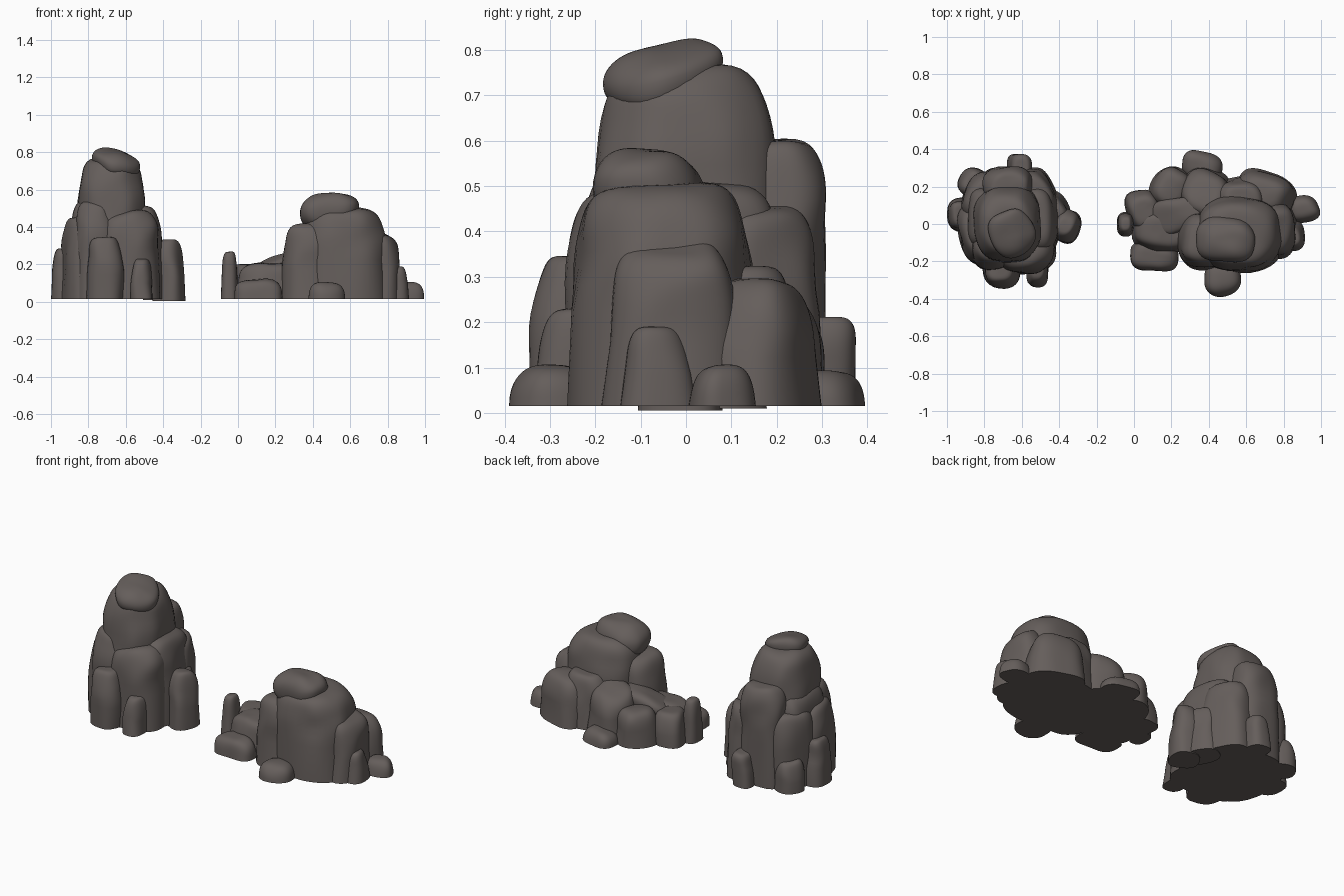
import bpy, bmesh, math
from mathutils import Vector, noise

if "Cube" in bpy.data.objects:
    bpy.data.objects.remove(bpy.data.objects["Cube"])

stone = bpy.data.materials.new("dark_stone")
stone.diffuse_color = (0.13, 0.112, 0.105, 1)
stone.use_nodes = True
stone.node_tree.nodes["Principled BSDF"].inputs["Base Color"].default_value = stone.diffuse_color
BASE = 0.015
SEG, RINGS = 40, 16


def sp(v, e):
    return math.copysign(abs(v) ** e, v)


# One weathered stone: a squarish, tapered column with a rounded top.
# With under > 0 it is a boulder resting on others, rounded below z0 as well.
def rock(name, x, y, rx, ry, top, z0=BASE, rot=0, taper=0.92, n=5, tilt=(0, 0), lump=0.015, under=0):
    bm = bmesh.new()
    c, s = math.cos(math.radians(rot)), math.sin(math.radians(rot))
    h = top - z0
    rings = []

    def place(u, v, t):
        px, py = u * rx, v * ry
        lean = 1 if under else t * t
        z = z0 + (h * t if t >= 0 else under * t) + lean * (tilt[0] * px + tilt[1] * py)
        p = Vector((x + px * c - py * s, y + px * s + py * c, z))
        d = noise.noise_vector(p * 7 + Vector((x * 5, y * 5, 0))) * lump
        d.z *= abs(t)
        return p + d

    for i in range(1 - RINGS if under else 0, RINGS):
        a = math.pi / 2 * i / RINGS
        t, f = sp(math.sin(a), 2 / n), math.cos(a) ** (2 / n)
        f *= 1 + (taper - 1) * max(t, 0)
        rings.append([bm.verts.new(place(f * sp(math.cos(b), 0.78), f * sp(math.sin(b), 0.78), t))
                      for b in (2 * math.pi * k / SEG for k in range(SEG))])
    for lo, hi in zip(rings, rings[1:]):
        for k in range(SEG):
            m = (k + 1) % SEG
            bm.faces.new((lo[k], lo[m], hi[m], hi[k]))
    tip = bm.verts.new(place(0, 0, 1))
    for k in range(SEG):
        bm.faces.new((rings[-1][k], rings[-1][(k + 1) % SEG], tip))
    bm.faces.new(rings[0][::-1])
    for f in bm.faces:
        f.smooth = len(f.verts) < 5
    for e in bm.edges:
        e.smooth = all(len(f.verts) < 5 for f in e.link_faces)
    me = bpy.data.meshes.new(name)
    bm.to_mesh(me)
    bm.free()
    me.materials.append(stone)
    bpy.context.collection.objects.link(bpy.data.objects.new(name, me))


# Tall stack: core, cap and the columns leaning against it
rock("tower_core", -0.675, 0.0, 0.195, 0.225, 0.765, taper=0.9, n=5.5, tilt=(0, 0.03))
rock("tower_cap", -0.65, -0.05, 0.12, 0.125, 0.81, z0=0.755, rot=20, n=2.6, tilt=(-0.1, 0.27), under=0.08)
rock("tower_back_column", -0.675, 0.205, 0.14, 0.105, 0.6, taper=0.97, n=6)
rock("tower_left_column", -0.80, 0.03, 0.105, 0.19, 0.56, tilt=(0.3, 0))
rock("tower_left_low_column", -0.84, -0.05, 0.10, 0.17, 0.45, rot=12, taper=0.92)
rock("tower_right_column", -0.52, 0.02, 0.115, 0.19, 0.51, taper=0.95, rot=8)
rock("tower_front_column", -0.585, -0.12, 0.165, 0.145, 0.48, taper=0.96, n=6, tilt=(0.1, 0))
rock("tower_front_left_column", -0.76, -0.10, 0.12, 0.15, 0.54, taper=0.92)
rock("tower_back_right_column", -0.54, 0.15, 0.12, 0.15, 0.45, rot=20, n=6)
rock("tower_back_left_column", -0.79, 0.13, 0.125, 0.15, 0.45, rot=-20, n=6)

# Stones around the foot of the tall stack
rock("tower_foot_front", -0.71, -0.24, 0.10, 0.105, 0.35)
rock("tower_foot_front_right", -0.515, -0.255, 0.055, 0.08, 0.23, taper=0.85)
rock("tower_foot_left", -0.925, 0.05, 0.07, 0.09, 0.29)
rock("tower_foot_back_left", -0.86, 0.22, 0.075, 0.085, 0.19, rot=-30)
rock("tower_foot_back", -0.61, 0.30, 0.065, 0.08, 0.22, taper=0.9)
rock("tower_foot_right", -0.37, -0.01, 0.085, 0.095, 0.33, z0=0.005, taper=0.8, rot=-20)
rock("tower_foot_right_back", -0.43, 0.08, 0.075, 0.09, 0.30, z0=0.01, rot=25)

# Wide mound: main mass, cap and shoulders
rock("mound_core", 0.565, -0.05, 0.24, 0.21, 0.505, taper=0.92, n=5.5, tilt=(-0.08, 0))
rock("mound_cap", 0.49, -0.085, 0.16, 0.12, 0.585, z0=0.50, rot=-5, n=2.5, tilt=(0.08, -0.05), under=0.12)
rock("mound_left_shoulder", 0.375, -0.09, 0.14, 0.155, 0.415, taper=0.93)
rock("mound_right_shoulder", 0.775, -0.03, 0.095, 0.15, 0.37, taper=0.88, tilt=(-0.5, 0))
rock("mound_right_foot", 0.845, -0.06, 0.07, 0.08, 0.19, taper=0.8)
rock("mound_back_right", 0.70, 0.16, 0.165, 0.12, 0.29, rot=-20, taper=0.85)
rock("mound_back_ledge", 0.57, 0.12, 0.15, 0.13, 0.33, taper=0.85, rot=10)
rock("mound_back_left", 0.38, 0.16, 0.14, 0.14, 0.28, taper=0.88, rot=-20, tilt=(0.2, -0.2))

# Low stones trailing to the left of the mound
rock("low_stone_middle", 0.16, -0.03, 0.17, 0.12, 0.21, tilt=(0.05, 0))
rock("low_slab", 0.22, 0.05, 0.14, 0.09, 0.25, z0=0.21, rot=15, n=3, tilt=(0.35, 0), under=0.06)
rock("low_stone_left", 0.05, 0.075, 0.09, 0.11, 0.20, rot=15)
rock("low_stone_back", 0.20, 0.19, 0.105, 0.12, 0.21, taper=0.88, rot=-25)
rock("low_spike", -0.045, 0.0, 0.047, 0.065, 0.265, taper=0.8, lump=0.008)

# Small loose boulders
rock("boulder_front_left", 0.105, -0.175, 0.135, 0.08, 0.125, rot=-8, n=3.5)
rock("boulder_front", 0.47, -0.29, 0.1, 0.095, 0.10, n=3.2)
rock("boulder_right", 0.91, 0.08, 0.085, 0.075, 0.105, rot=15, n=3)
rock("boulder_back", 0.36, 0.31, 0.105, 0.08, 0.09, rot=-8, n=3)
